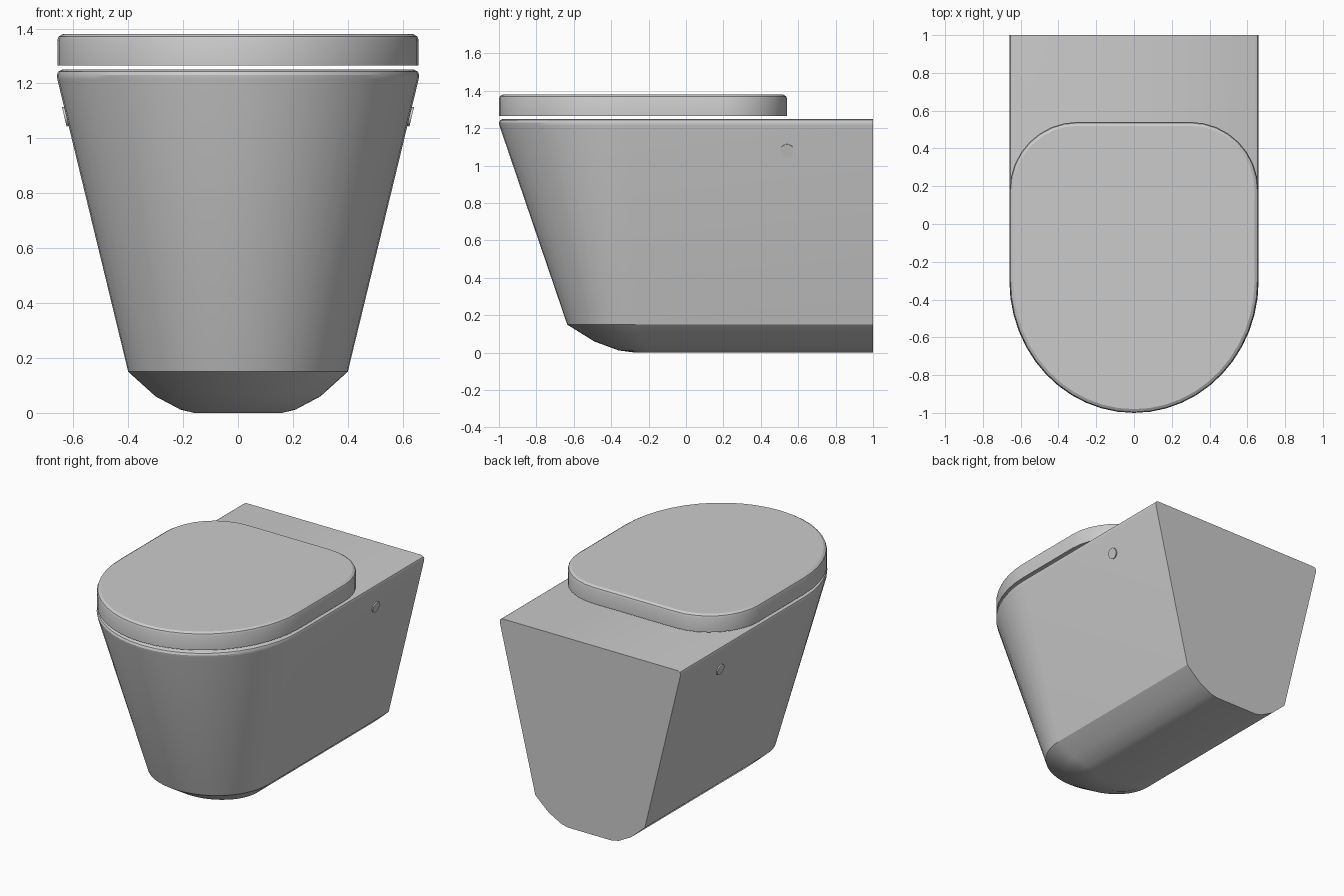
import bpy, bmesh, math
from mathutils import Matrix

if "Cube" in bpy.data.objects:
    bpy.data.objects.remove(bpy.data.objects["Cube"])

ceramic = bpy.data.materials.new("grey ceramic")
ceramic.diffuse_color = (0.6, 0.6, 0.6, 1)
ceramic.use_nodes = True
ceramic.node_tree.nodes["Principled BSDF"].inputs["Base Color"].default_value = ceramic.diffuse_color


def finish(name, bm, angle=30):
    bmesh.ops.recalc_face_normals(bm, faces=bm.faces)
    mesh = bpy.data.meshes.new(name)
    bm.to_mesh(mesh)
    bm.free()
    mesh.materials.append(ceramic)
    obj = bpy.data.objects.new(name, mesh)
    bpy.context.collection.objects.link(obj)
    bpy.ops.object.select_all(action='DESELECT')
    obj.select_set(True)
    bpy.context.view_layer.objects.active = obj
    bpy.ops.object.shade_smooth_by_angle(angle=math.radians(angle))
    return obj


def arc(cx, cy, rx, ry, start, end, steps):
    """Points of an elliptical arc, angles in degrees."""
    angles = [math.radians(start + (end - start) * i / steps) for i in range(steps + 1)]
    return [(cx + rx * math.cos(a), cy + ry * math.sin(a)) for a in angles]


def loft(name, sections, angle=30):
    """Skin a stack of (outline, z) sections and cap both ends."""
    bm = bmesh.new()
    rings = [[bm.verts.new((x, y, z)) for x, y in outline] for outline, z in sections]
    n = len(rings[0])
    for low, high in zip(rings, rings[1:]):
        for i in range(n):
            j = (i + 1) % n
            bm.faces.new((low[i], low[j], high[j], high[i]))
    bm.faces.new(rings[0])
    bm.faces.new(rings[-1])
    return finish(name, bm, angle)


# Bowl: U-shaped plan, flat against the wall at the back
def bowl_outline(half_width, centre, front):
    curve = arc(0, centre, half_width, centre - front, 180, 360, 24)
    return [(-half_width, 1.0)] + curve + [(half_width, 1.0)]


bowl_levels = [  # half width, start of curve, front, height
    (0.16, -0.18, -0.27, 0.0), (0.21, -0.20, -0.36, 0.012),
    (0.30, -0.23, -0.49, 0.06), (0.40, -0.26, -0.635, 0.15),
    (0.658, -0.30, -0.998, 1.215), (0.66, -0.30, -1.0, 1.23),
    (0.655, -0.30, -0.994, 1.243), (0.64, -0.30, -0.98, 1.25)]
loft("bowl", [(bowl_outline(w, c, f), z) for w, c, f, z in bowl_levels])


# Lid: round front, rounded rear corners, softened top edge
def lid_outline(inset):
    w = 0.658 - inset
    r = 0.36 - inset
    return (arc(0, -0.30, w, 0.70 - inset, 180, 360, 24)
            + arc(0.298, 0.18, r, r, 0, 90, 8)
            + arc(-0.298, 0.18, r, r, 90, 180, 8))


loft("lid", [(lid_outline(i), z) for i, z in
             [(0, 1.266), (0, 1.358), (0.005, 1.371), (0.02, 1.38)]])

# Fixing caps lying on the sloping sides
tilt = math.atan2(0.258, 1.065)
for side, label in ((1, "right"), (-1, "left")):
    bm = bmesh.new()
    place = (Matrix.Translation((side * 0.625, 0.54, 1.08))
             @ Matrix.Rotation(side * (math.pi / 2 + tilt), 4, 'Y'))
    bmesh.ops.create_cone(bm, cap_ends=True, segments=24, radius1=0.036,
                          radius2=0.036, depth=0.016, matrix=place)
    finish(label + "_fixing_cap", bm)
